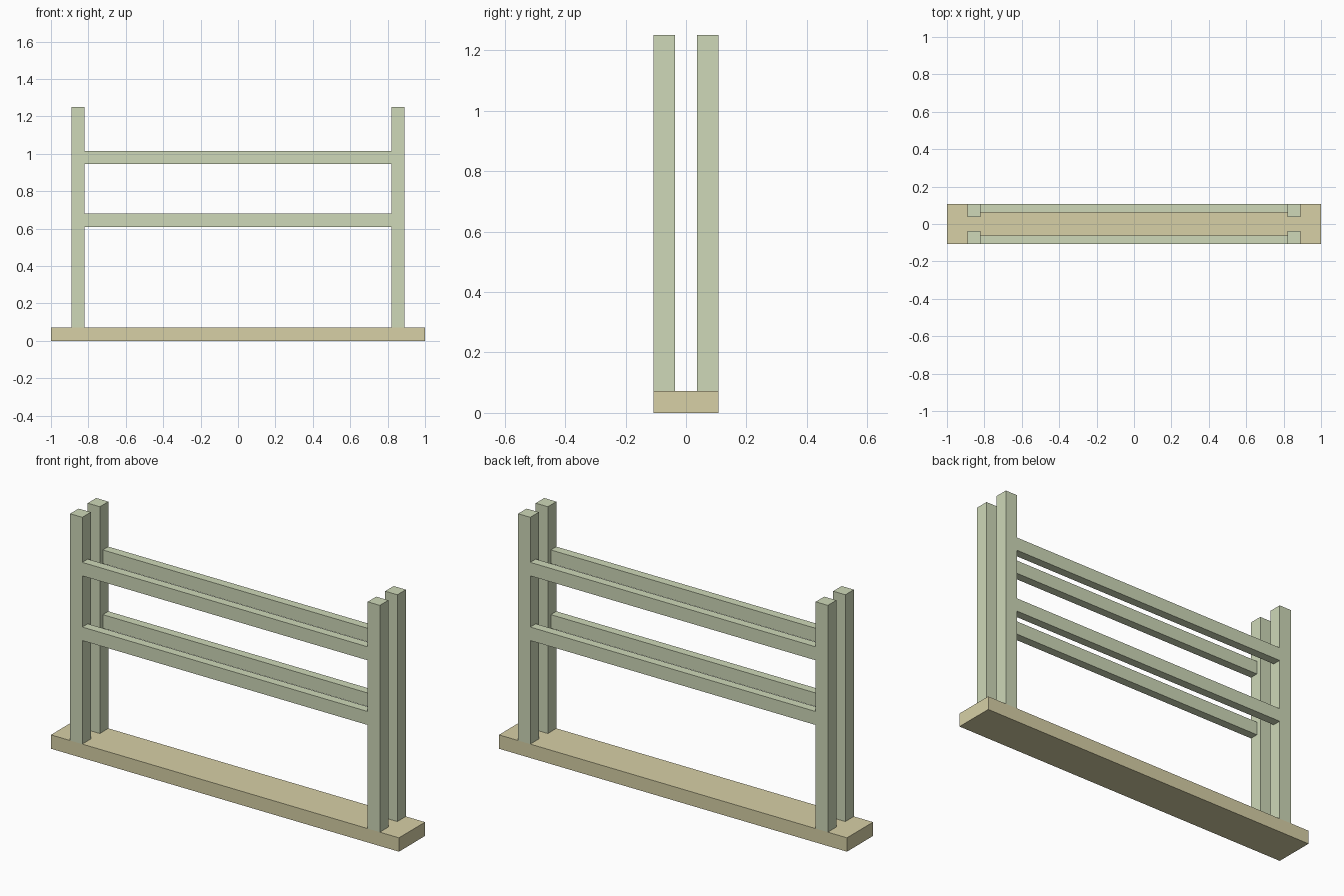
import bpy

if "Cube" in bpy.data.objects:
    bpy.data.objects.remove(bpy.data.objects["Cube"])


def material(name, rgb):
    m = bpy.data.materials.new(name)
    m.diffuse_color = (*rgb, 1)
    m.use_nodes = True
    m.node_tree.nodes["Principled BSDF"].inputs["Base Color"].default_value = m.diffuse_color
    return m


def box(name, x, y, z, mat):
    """Box from (min, max) ranges on each axis."""
    centre = [(r[0] + r[1]) / 2 for r in (x, y, z)]
    bpy.ops.mesh.primitive_cube_add(size=1, location=centre)
    ob = bpy.context.object
    ob.name = name
    ob.scale = [abs(r[1] - r[0]) for r in (x, y, z)]
    bpy.ops.object.transform_apply(location=False, rotation=False, scale=True)
    ob.data.materials.append(mat)
    return ob


tan = material("tan", (0.68, 0.63, 0.38))
green = material("pale_green", (0.62, 0.69, 0.48))

DEPTH = 0.107      # half depth of the base
BASE_TOP = 0.072
POST_IN, POST_OUT = 0.82, 0.89

# Base plank
box("base", (-1, 1), (-DEPTH, DEPTH), (0, BASE_TOP), tan)

for side, s in (("front", -1), ("back", 1)):
    # Upright posts
    for end, e in (("left", -1), ("right", 1)):
        box(f"{side}_{end}_post", (e * POST_IN, e * POST_OUT),
            (s * 0.037, s * DEPTH), (BASE_TOP, 1.25), green)
    # Thin rails flush with the outer faces of the posts
    for level, z in (("lower", 0.61), ("upper", 0.946)):
        box(f"{side}_{level}_rail", (-POST_IN, POST_IN),
            (s * 0.062, s * DEPTH), (z, z + 0.07), green)
